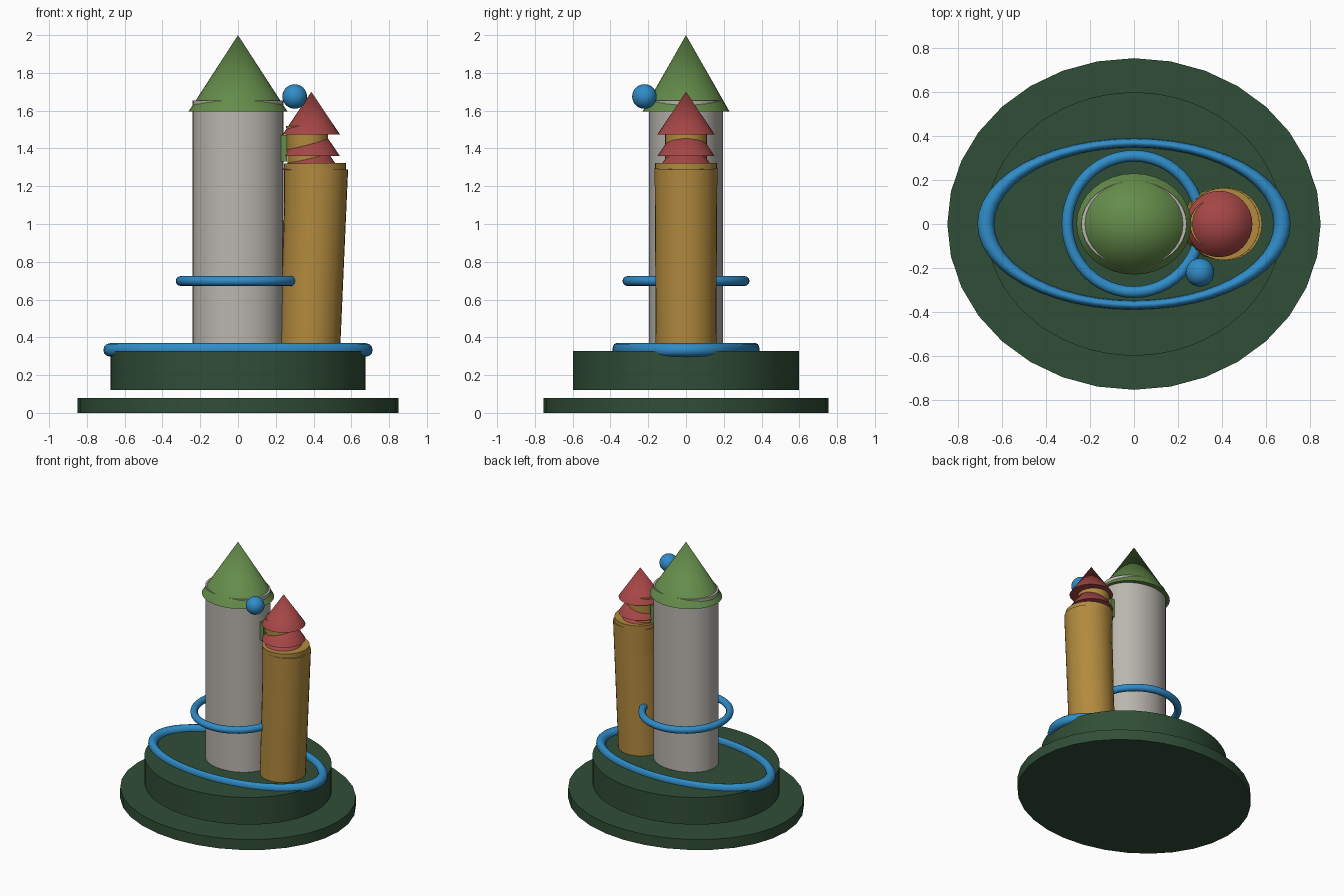
import bpy, math
from mathutils import Vector

if "Cube" in bpy.data.objects:
    bpy.data.objects.remove(bpy.data.objects["Cube"])


def mat(name, rgb):
    def lin(c):
        c /= 255
        return c / 12.92 if c <= 0.04045 else ((c + 0.055) / 1.055) ** 2.4
    m = bpy.data.materials.new(name)
    m.diffuse_color = (*[lin(c) for c in rgb], 1)
    m.use_nodes = True
    m.node_tree.nodes["Principled BSDF"].inputs["Base Color"].default_value = m.diffuse_color
    return m


GROUND = mat("dark_green", (48, 78, 55))
STONE = mat("stone_grey", (186, 182, 175))
ROOF = mat("leaf_green", (100, 140, 74))
GOLD = mat("ochre", (178, 138, 62))
RED = mat("brick_red", (166, 70, 70))
BLUE = mat("blue", (48, 140, 200))


def finish(name, material, scale=(1, 1, 1)):
    o = bpy.context.object
    o.name = name
    o.scale = scale
    o.data.materials.append(material)
    bpy.ops.object.shade_smooth_by_angle(angle=math.radians(35))
    return o


def column(name, material, bottom, top, r1, r2, squash=1.0, sides=32):
    """Round column or cone between two points; squash scales its depth."""
    a, b = Vector(bottom), Vector(top)
    lean = math.atan2(b.x - a.x, b.z - a.z)
    bpy.ops.mesh.primitive_cone_add(vertices=sides, radius1=r1, radius2=r2,
                                    depth=(b - a).length, location=(a + b) / 2,
                                    rotation=(0, lean, 0))
    return finish(name, material, (1, squash, 1))


def ring(name, z, major, minor, scale):
    bpy.ops.mesh.primitive_torus_add(major_segments=48, minor_segments=12,
                                     major_radius=major, minor_radius=minor,
                                     location=(0, 0, z))
    return finish(name, BLUE, scale)


# Two floating oval ground discs
column("lower_ground", GROUND, (0, 0, 0), (0, 0, 0.08), 0.85, 0.85, 0.888)
column("upper_ground", GROUND, (0, 0, 0.12), (0, 0, 0.328), 0.675, 0.675, 0.888, 64)

# Main tower with its cone roof
column("main_tower", STONE, (0, 0, 0.32), (0, 0, 1.655), 0.24, 0.24, 0.815)
column("main_roof", ROOF, (0, 0, 1.595), (0, 0, 2.0), 0.262, 0, 0.88)

# Small green ledge between the towers
bpy.ops.mesh.primitive_cube_add(size=1, location=(0.23, 0, 1.40))
finish("ledge", ROOF, (0.06, 0.12, 0.14))

# Leaning side tower, its collar and its narrow top
column("side_tower", GOLD, (0.38, 0, 0.32), (0.417, 0, 1.295), 0.16, 0.166)
column("side_collar", GOLD, (0.409, 0, 1.09), (0.407, 0, 1.322), 0.1645, 0.1645)
column("side_turret", GOLD, (0.375, 0, 1.25), (0.365, 0, 1.522), 0.11, 0.11)

# Three stacked roofs on the side tower
for i, z in enumerate((1.285, 1.36, 1.475)):
    column(f"side_roof_{i + 1}", RED, (0.388, 0, z), (0.388, 0, z + 0.225), 0.151, 0)

# Blue rings around the towers and a floating ball
ring("ground_ring", 0.333, 0.675, 0.038, (1, 0.547, 0.95))
ring("tower_ring", 0.698, 0.307, 0.026, (0.99, 1.01, 1))
bpy.ops.mesh.primitive_uv_sphere_add(segments=24, ring_count=16, radius=0.065,
                                     location=(0.30, -0.22, 1.675))
finish("ball", BLUE)
